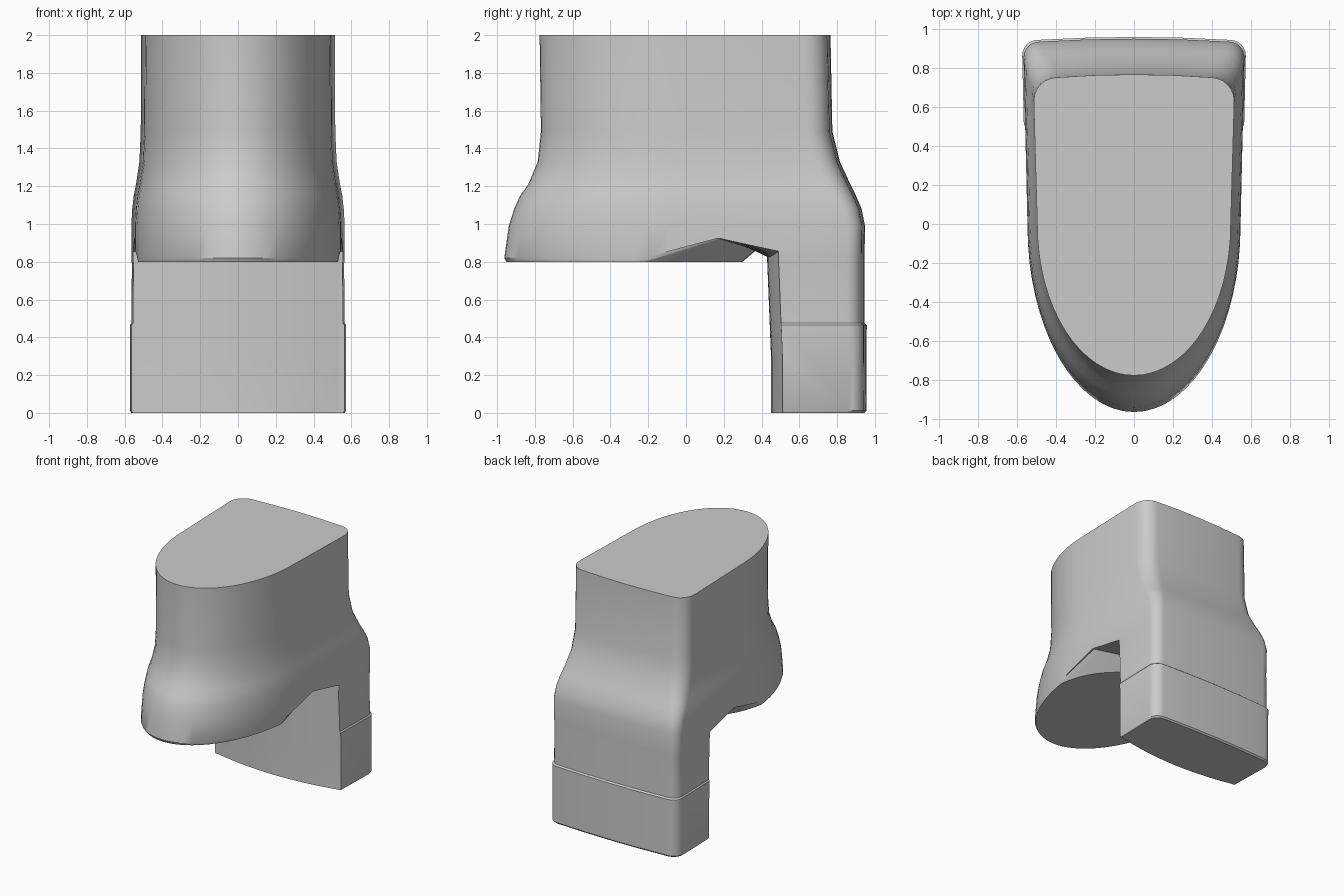
import bpy, bmesh, math

if "Cube" in bpy.data.objects:
    bpy.data.objects.remove(bpy.data.objects["Cube"])


def loft(name, rings):
    """Skin a list of equal-length closed rings and cap both ends."""
    bm = bmesh.new()
    rows = [[bm.verts.new(p) for p in ring] for ring in rings]
    n = len(rows[0])
    for a, b in zip(rows, rows[1:]):
        for i in range(n):
            j = (i + 1) % n
            bm.faces.new((a[i], a[j], b[j], b[i]))
    bm.faces.new(rows[0])
    bm.faces.new(rows[-1])
    bmesh.ops.recalc_face_normals(bm, faces=bm.faces)
    mesh = bpy.data.meshes.new(name)
    bm.to_mesh(mesh)
    bm.free()
    obj = bpy.data.objects.new(name, mesh)
    bpy.context.collection.objects.link(obj)
    return obj


def outline(z, front, back, hw, r):
    """D-shaped plan: elliptical front, nearly straight sides, rounded back corners."""
    length = back - front
    half = []
    for i in range(17):
        a = math.pi / 2 * i / 16
        half.append((0.965 * hw * math.sin(a), front + 0.5 * length * (1 - math.cos(a))))
    bow = 0.015
    for i in range(7):
        a = math.pi / 2 * i / 6
        half.append((hw - r + r * math.cos(a), back - bow - r + r * math.sin(a)))
    half.append(((hw - r) * 0.5, back - bow * 0.25))
    half.append((0, back))
    left = [(-x, y) for x, y in half[-2:0:-1]]
    return [(x, y, z) for x, y in half + left]


# Body: one tapered loft from foot to top (z, front y, back y, half width, corner)
sections = [
    (0.0, -0.96, 0.945, 0.565, 0.08), (0.012, -0.96, 0.955, 0.572, 0.08),
    (0.465, -0.96, 0.957, 0.572, 0.08), (0.475, -0.96, 0.945, 0.564, 0.08),
    (0.79, -0.945, 0.945, 0.562, 0.08), (0.82, -0.962, 0.945, 0.565, 0.08),
    (0.99, -0.938, 0.948, 0.565, 0.08), (1.08, -0.91, 0.93, 0.56, 0.09),
    (1.15, -0.878, 0.90, 0.552, 0.10), (1.21, -0.835, 0.87, 0.54, 0.11),
    (1.33, -0.785, 0.815, 0.522, 0.12), (1.49, -0.768, 0.775, 0.515, 0.12),
    (2.0, -0.775, 0.765, 0.513, 0.12)]
body = loft("body", [outline(*s) for s in sections])

# Cutter: clears the space in front of the leg and arches up behind the pad
xs = [-0.8] + [0.535 * math.sin(math.pi * (i / 24 - 0.5)) for i in range(25)] + [0.8]
rings = []
for x in xs:
    t = min(1, abs(x) / 0.535)
    pad_back = -0.30 + 0.60 * math.sqrt(max(0, 1 - t * t))
    leg = 0.06 * t * t
    top = 0.86 + 0.065 * t * t
    profile = [(-1.5, -0.5), (-1.5, 0.8), (pad_back, 0.8), (0.37 - 0.2 * t * t, top),
               (0.43 + leg, top - 0.03 - 0.04 * t), (0.43 + leg, 0.8),
               (0.45 + leg, 0.3), (0.45 + leg, -0.5)]
    rings.append([(x, y, z) for y, z in profile])
cutter = loft("underside_cutter", rings)
cutter.hide_render = True

mod = body.modifiers.new("underside", 'BOOLEAN')
mod.operation = 'DIFFERENCE'
mod.solver = 'EXACT'
mod.object = cutter
bpy.context.view_layer.objects.active = body
bpy.ops.object.select_all(action='DESELECT')
body.select_set(True)
bpy.ops.object.modifier_apply(modifier=mod.name)
bpy.data.objects.remove(cutter, do_unlink=True)

bpy.ops.object.shade_smooth_by_angle(angle=math.radians(30))
